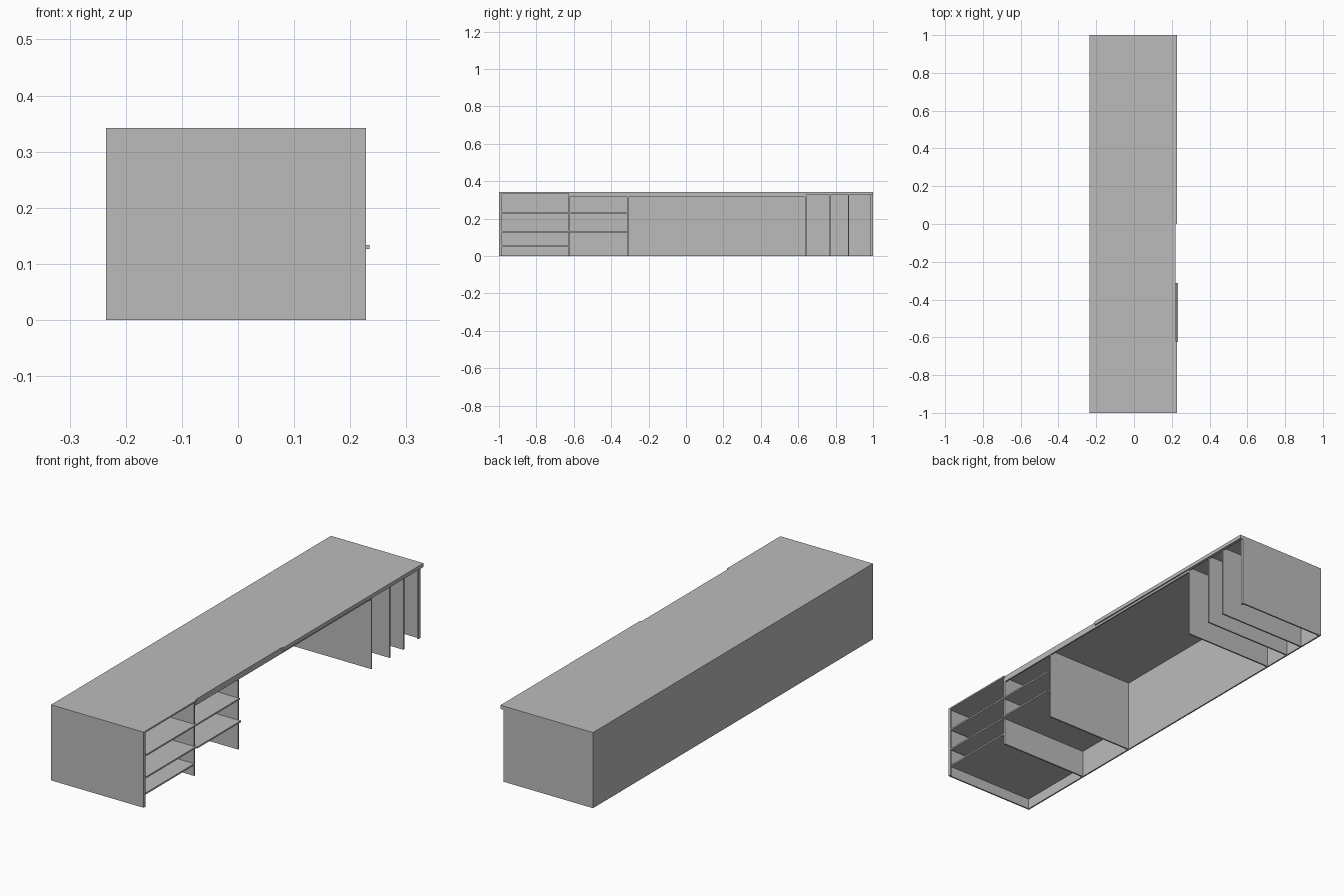
import bpy

cube = bpy.data.objects.get("Cube")
if cube:
    bpy.data.objects.remove(cube, do_unlink=True)

grey = bpy.data.materials.new("plain grey")
grey.use_nodes = True
grey.diffuse_color = (0.5, 0.5, 0.5, 1)
grey.node_tree.nodes["Principled BSDF"].inputs["Base Color"].default_value = (0.5, 0.5, 0.5, 1)

BACK, FRONT, LIP = -0.235, 0.221, 0.228
HEIGHT, SHEET = 0.342, 0.007


def panel(name, x, y, z):
    """Box spanning the given ranges on each axis."""
    bpy.ops.mesh.primitive_cube_add(size=1, location=[sum(r) / 2 for r in (x, y, z)])
    ob = bpy.context.object
    ob.name = name
    ob.scale = [r[1] - r[0] for r in (x, y, z)]
    bpy.ops.object.transform_apply(location=False, rotation=False, scale=True)
    ob.data.materials.append(grey)
    return ob


# Shell: worktop, long privacy panel and two ends
panel("worktop", (BACK, FRONT), (-1, 1), (HEIGHT - SHEET, HEIGHT))
panel("privacy_panel", (BACK, BACK + SHEET), (-1, 1), (0, HEIGHT))
panel("front_end_panel", (BACK, FRONT), (-1, -1 + SHEET), (0, HEIGHT))
panel("rear_end_panel", (BACK, 0.213), (1 - SHEET, 1), (0, HEIGHT))
panel("front_end_flange", (FRONT, LIP), (-1, -0.985), (0, HEIGHT))
panel("rear_end_flange", (0.205, 0.213), (0.985, 1), (0, 0.33))

# Worktop edge
panel("rear_worktop_edge", (FRONT - SHEET, LIP), (0, 1), (0.325, HEIGHT))
panel("middle_apron", (FRONT - SHEET, FRONT), (-0.62, 0.64), (0.315, HEIGHT))
panel("front_worktop_edge", (FRONT, LIP), (-0.985, -0.62), (0.335, HEIGHT))

# Upright dividers
for i, y in enumerate((-0.625, -0.312, 0.64, 0.772, 0.869)):
    panel(f"divider_{i + 1}", (BACK, FRONT), (y - SHEET / 2, y + SHEET / 2), (0, HEIGHT - SHEET))

# Shelves of the two open bays
for name, front, y0, y1, z in (
        ("outer_upper_shelf", LIP, -0.985, -0.625, 0.23),
        ("outer_middle_shelf", LIP, -0.985, -0.625, 0.13),
        ("outer_lower_shelf", FRONT, -0.995, -0.625, 0.052),
        ("inner_upper_shelf", LIP, -0.625, -0.312, 0.23),
        ("inner_middle_shelf", 0.234, -0.625, -0.312, 0.13)):
    panel(name, (BACK, front), (y0, y1), (z - SHEET / 2, z + SHEET / 2))
